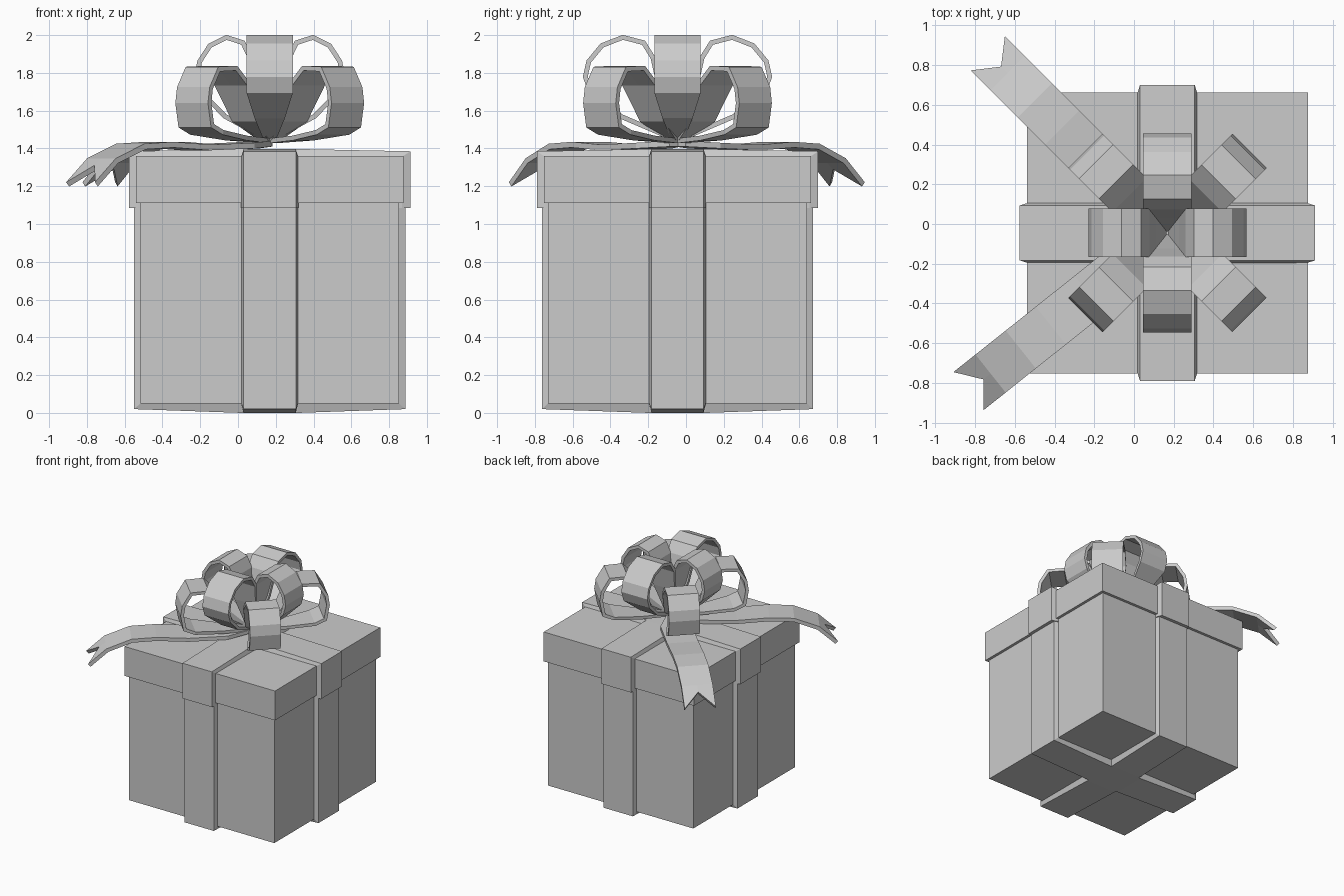
import bpy
import bmesh
from math import cos, sin, radians
from mathutils import Vector

if "Cube" in bpy.data.objects:
    bpy.data.objects.remove(bpy.data.objects["Cube"], do_unlink=True)

CENTRE = Vector((0.168, -0.045, 0))

grey = bpy.data.materials.new("light_grey")
grey.use_nodes = True
grey.diffuse_color = (0.6, 0.6, 0.6, 1)
grey.node_tree.nodes["Principled BSDF"].inputs["Base Color"].default_value = (0.6, 0.6, 0.6, 1)


def make_object(name, bm, angle=0.0):
    bmesh.ops.recalc_face_normals(bm, faces=bm.faces)
    mesh = bpy.data.meshes.new(name)
    bm.to_mesh(mesh)
    bm.free()
    mesh.materials.append(grey)
    obj = bpy.data.objects.new(name, mesh)
    obj.location = CENTRE
    obj.rotation_euler.z = radians(angle)
    bpy.context.collection.objects.link(obj)
    return obj


def box(name, half, low, high):
    bm = bmesh.new()
    bmesh.ops.create_cube(bm, size=1)
    for v in bm.verts:
        v.co = (v.co.x * 2 * half, v.co.y * 2 * half, low + (v.co.z + 0.5) * (high - low))
    make_object(name, bm)


def band(name, outer, inner, angle):
    """Ribbon wrapped round a box, with chamfered long edges."""
    bm = bmesh.new()
    rings = []
    for side, loop in ((-0.152, inner), (-0.138, outer), (0.138, outer), (0.152, inner)):
        rings.append([bm.verts.new((x, side, z)) for x, z in loop])
    n = len(outer)
    for a, b in zip(rings, rings[1:]):
        for i in range(n):
            j = (i + 1) % n
            bm.faces.new((a[i], a[j], b[j], b[i]))
    bm.faces.new(rings[0])
    bm.faces.new(rings[-1])
    make_object(name, bm, angle)


def strip(name, rows, angle, thickness, notch=None):
    """Flat-faced ribbon from (distance, height, half width) rows."""
    bm = bmesh.new()
    grid = [[bm.verts.new((r, w * s, z)) for s in (-1, 0, 1)] for r, z, w in rows]
    if notch:
        grid[-1][1].co = (notch[0], 0, notch[1])
    for a, b in zip(grid, grid[1:]):
        for i in (0, 1):
            bm.faces.new((a[i], a[i + 1], b[i + 1], b[i]))
    obj = make_object(name, bm, angle)
    mod = obj.modifiers.new("thickness", "SOLIDIFY")
    mod.thickness = thickness
    mod.offset = 0
    mod.use_even_offset = True


def wrap(half, low, high, low_bulge, high_bulge):
    """Box outline whose top and bottom bulge slightly at the crossing."""
    return [(-half, low), (-0.15, low - low_bulge), (0.15, low - low_bulge), (half, low),
            (half, high), (0.15, high + high_bulge), (-0.15, high + high_bulge), (-half, high)]


# Box and lid
box("box_body", 0.685, 0.05, 1.2)
box("lid", 0.708, 1.11, 1.36)

# Crossed ribbons on box and lid
for label, angle in (("side", 0), ("front", 90)):
    band("body_ribbon_" + label, wrap(0.718, 0.02, 1.11, 0.02, 0),
         wrap(0.68, 0.055, 1.11, 0, 0), angle)
    band("lid_ribbon_" + label, wrap(0.745, 1.085, 1.385, 0, 0.012),
         wrap(0.7, 1.085, 1.355, 0, 0), angle)

# Upper bow loops, standing along the ribbons
upper = [(0.02, 1.45, 0.03), (0.09, 1.7, 0.1), (0.13, 1.88, 0.122), (0.18, 1.96, 0.122),
         (0.29, 1.988, 0.122), (0.40, 1.945, 0.122), (0.47, 1.86, 0.122), (0.488, 1.78, 0.122),
         (0.46, 1.70, 0.122), (0.3, 1.57, 0.08), (0.02, 1.45, 0.03)]
for i in range(4):
    reach = 0.79 if i % 2 == 0 else 1.0
    strip(f"upper_bow_loop_{i + 1}", [(r * reach, z, w) for r, z, w in upper], i * 90, 0.025)

# Lower bow loops, spread on the diagonals
lower = [(0.02, 1.44, 0.03), (0.18, 1.55, 0.09), (0.28, 1.74, 0.122), (0.37, 1.825, 0.122),
         (0.5, 1.82, 0.122), (0.56, 1.72, 0.122), (0.572, 1.64, 0.122), (0.55, 1.52, 0.122),
         (0.47, 1.485, 0.122), (0.25, 1.455, 0.08), (0.02, 1.44, 0.03)]
for i in range(4):
    strip(f"lower_bow_loop_{i + 1}", lower, 45 + i * 90, 0.025)

# Loose ribbon tails with notched ends
tail = [(0.02, 1.425, 0.04), (0.2, 1.415, 0.122), (0.5, 1.405, 0.122), (0.75, 1.42, 0.122),
        (0.94, 1.41, 0.122), (1.13, 1.335, 0.122), (1.27, 1.21, 0.122)]
for label, angle in (("back", 135), ("front", 218.5)):
    strip("ribbon_tail_" + label, tail, angle, 0.03, (1.175, 1.3))
